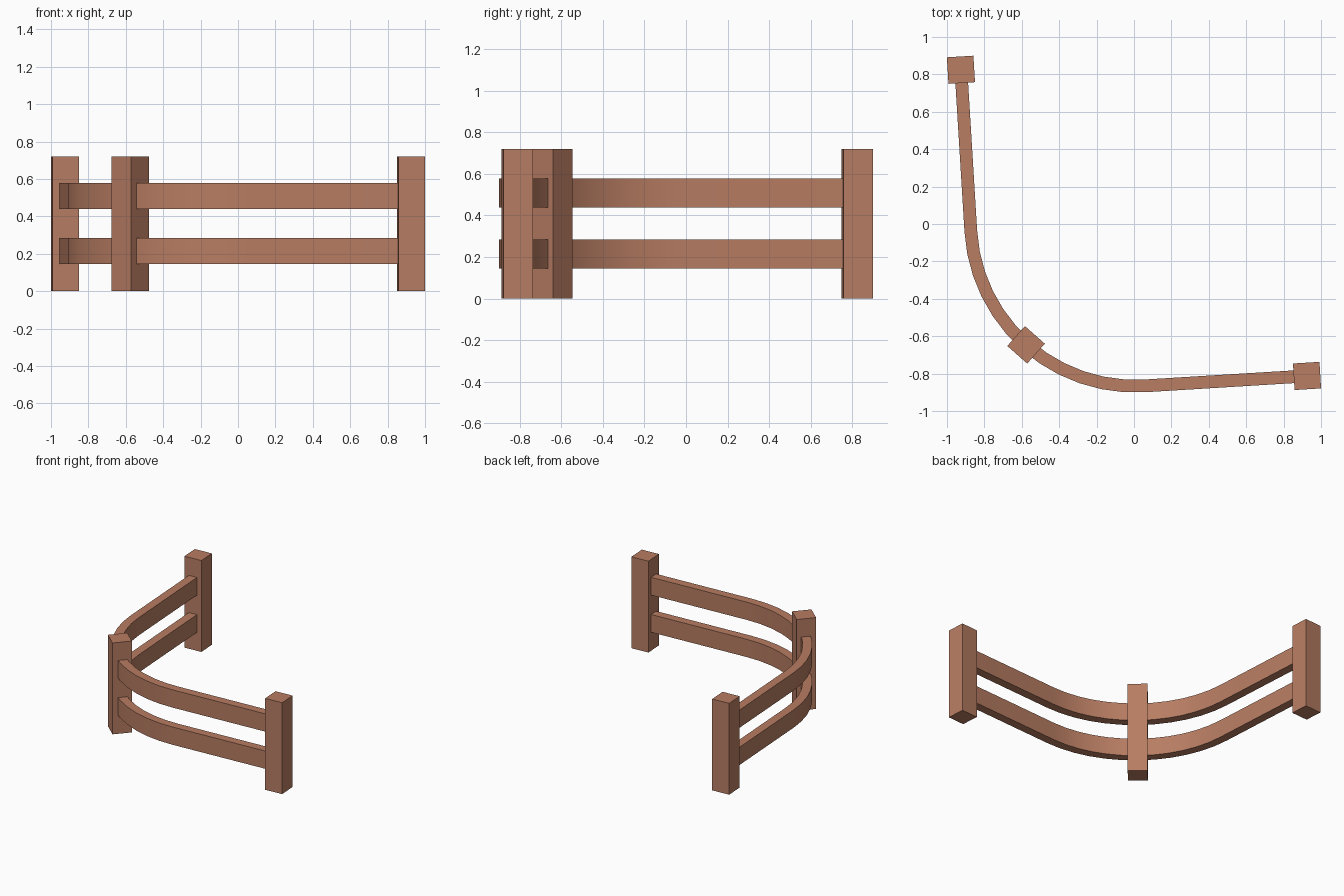
import bpy, bmesh, math
from mathutils import Matrix, Vector

if "Cube" in bpy.data.objects:
    bpy.data.objects.remove(bpy.data.objects["Cube"])

# Local frame: a 90 degree corner fence around the arc centre, turned slightly
CENTRE = Vector((0.006, 0.013, 0))
TURN = math.radians(3.5)
FRAME = Matrix.Translation(CENTRE) @ Matrix.Rotation(TURN, 4, 'Z')
R, L = 0.88, 0.867            # bend radius, straight run to the end posts
HALF_T = 0.034                # half thickness of a rail
POST, POST_H = 0.142, 0.72
SEGMENTS = 12

wood = bpy.data.materials.new("reddish wood")
wood.diffuse_color = (0.48, 0.205, 0.124, 1)
wood.use_nodes = True
wood.node_tree.nodes["Principled BSDF"].inputs["Base Color"].default_value = wood.diffuse_color


def add_object(name, bm):
    bmesh.ops.recalc_face_normals(bm, faces=bm.faces[:])
    mesh = bpy.data.meshes.new(name)
    bm.to_mesh(mesh)
    bm.free()
    mesh.materials.append(wood)
    obj = bpy.data.objects.new(name, mesh)
    bpy.context.collection.objects.link(obj)
    return obj


def make_post(name, x, y, angle):
    bm = bmesh.new()
    bmesh.ops.create_cube(bm, size=1)
    bm.transform(FRAME @ Matrix.Translation((x, y, POST_H / 2))
                 @ Matrix.Rotation(angle, 4, 'Z')
                 @ Matrix.Diagonal((POST, POST, POST_H, 1)))
    add_object(name, bm)


def rail_side(r):
    # straight run, quarter bend, straight run at distance r from the centre
    pts = [(-r, L)]
    for i in range(SEGMENTS + 1):
        a = math.pi + math.pi / 2 * i / SEGMENTS
        pts.append((r * math.cos(a), r * math.sin(a)))
    return pts + [(L, -r)]


def make_rail(name, z0, z1):
    bm = bmesh.new()
    rings = []
    for o, i in zip(rail_side(R + HALF_T), rail_side(R - HALF_T)):
        rings.append([bm.verts.new((*p, z)) for p, z in
                      ((o, z0), (o, z1), (i, z1), (i, z0))])
    for a, b in zip(rings, rings[1:]):
        for k in range(4):
            n = (k + 1) % 4
            bm.faces.new((a[k], a[n], b[n], b[k]))
    bm.faces.new(rings[0])
    bm.faces.new(rings[-1])
    bm.transform(FRAME)
    obj = add_object(name, bm)
    bpy.ops.object.select_all(action='DESELECT')
    obj.select_set(True)
    bpy.context.view_layer.objects.active = obj
    bpy.ops.object.shade_smooth_by_angle(angle=math.radians(30))


# Posts
make_post("right_end_post", L, -R, 0)
make_post("left_end_post", -R, L, 0)
make_post("corner_post", -R * math.sqrt(0.5), -R * math.sqrt(0.5), math.pi / 4)

# Curved rails
make_rail("lower_rail", 0.145, 0.285)
make_rail("upper_rail", 0.438, 0.578)
